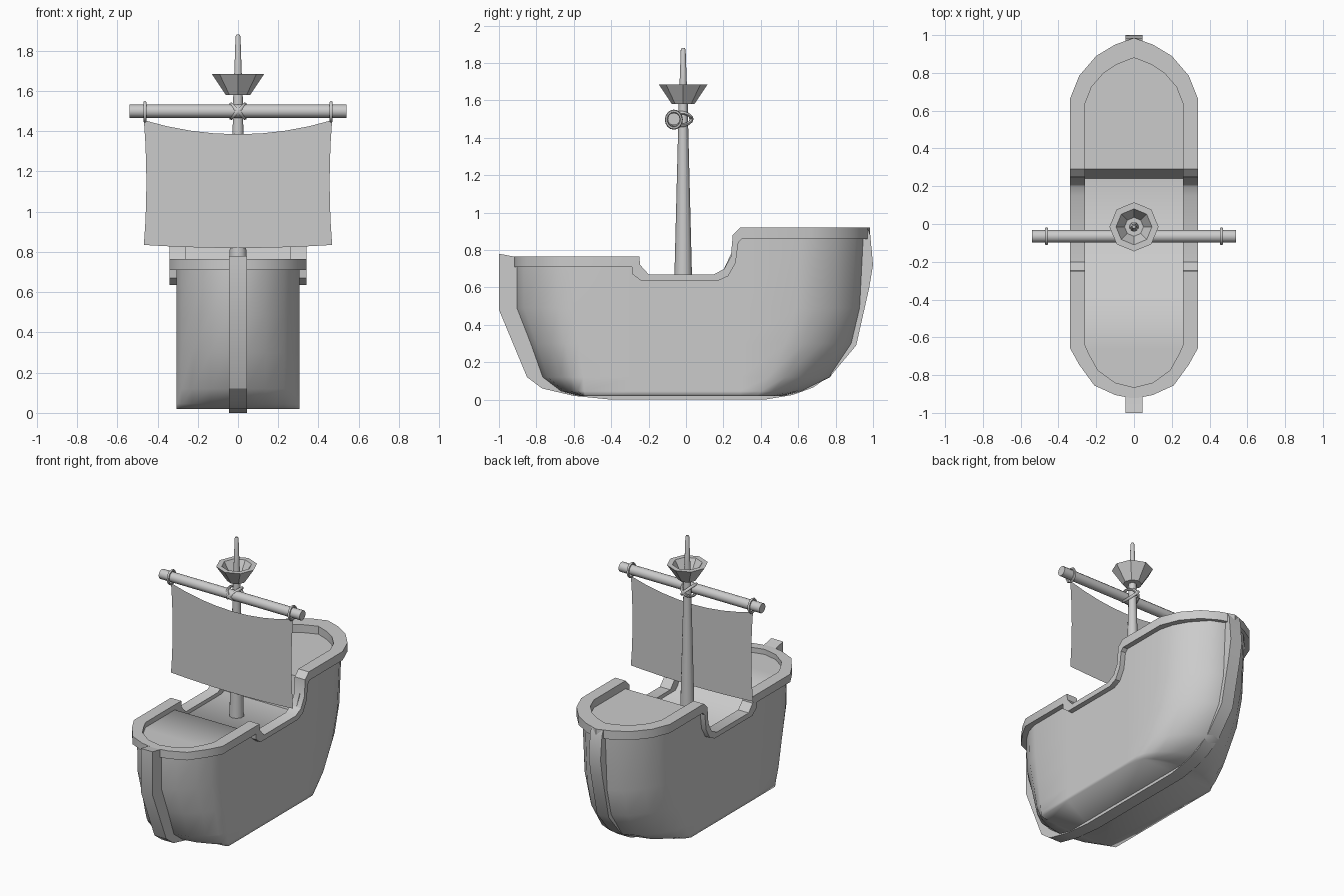
import bpy, bmesh
from math import pi, sin, cos, radians

if "Cube" in bpy.data.objects:
    bpy.data.objects.remove(bpy.data.objects["Cube"])


def make(name, verts, faces, smooth=None):
    """Mesh object; smooth = None (flat) or an angle in degrees."""
    me = bpy.data.meshes.new(name)
    me.from_pydata(verts, [], faces)
    bm = bmesh.new()
    bm.from_mesh(me)
    bmesh.ops.remove_doubles(bm, verts=bm.verts, dist=1e-5)
    bmesh.ops.recalc_face_normals(bm, faces=bm.faces)
    bm.to_mesh(me)
    bm.free()
    ob = bpy.data.objects.new(name, me)
    bpy.context.collection.objects.link(ob)
    if smooth:
        shade(ob, smooth)
    return ob


def shade(ob, deg):
    bpy.ops.object.select_all(action='DESELECT')
    ob.select_set(True)
    bpy.context.view_layer.objects.active = ob
    bpy.ops.object.shade_smooth_by_angle(angle=radians(deg))


def loft(rings, close_u=True, close_v=True):
    """Skin equal-length rings into vertices and quads."""
    n, m = len(rings[0]), len(rings)
    verts = [p for r in rings for p in r]
    faces = []
    for j in range(m if close_v else m - 1):
        for i in range(n if close_u else n - 1):
            a, b = j * n, ((j + 1) % m) * n
            k = (i + 1) % n
            faces.append((a + i, a + k, b + k, b + i))
    return verts, faces


def revolve(name, profile, sides, y, smooth=None):
    rings = [[(r * sin(2 * pi * i / sides), y + r * cos(2 * pi * i / sides), z)
              for i in range(sides)] for r, z in profile]
    return make(name, *loft(rings, True, False), smooth)


def torus(name, loc, rot, scale, major, minor):
    bpy.ops.mesh.primitive_torus_add(location=loc, rotation=rot, major_radius=major,
                                     minor_radius=minor, major_segments=16, minor_segments=6)
    ob = bpy.context.object
    ob.name = name
    ob.scale = scale
    shade(ob, 60)


def mirrored(half):
    """Close a half outline (bow tip to stern tip) round the other side."""
    return half + [(-p[0],) + tuple(p[1:]) for p in half[-2:0:-1]]


# Hull: plan outlines stacked up, ends curving with the keel
def hull_top(y):
    return 0.735 if y < -0.26 else (0.65 if y < 0.22 else 0.885)


levels = [  # z, bow tip, bow shoulder, stern shoulder, stern tip
    (0.02, -0.57, -0.54, 0.38, 0.52), (0.045, -0.67, -0.545, 0.40, 0.62),
    (0.12, -0.77, -0.55, 0.44, 0.77), (0.30, -0.835, -0.575, 0.53, 0.89),
    (0.49, -0.91, -0.60, 0.59, 0.935), (None, -0.91, -0.61, 0.62, 0.955)]
curve = [(0, 1), (0.15, 0.98), (0.45, 0.86), (0.75, 0.56), (0.92, 0.28), (1, 0)]
rings = []
for z, b0, b1, s1, s0 in levels:
    half = [(0.305 * x, b1 + (b0 - b1) * t) for x, t in curve]
    half += [(0.305, y) for y in (-0.285, -0.235, 0.18, 0.29)]
    half += [(0.305 * x, s1 + (s0 - s1) * t) for x, t in reversed(curve)]
    rings.append([(x, y, hull_top(y) if z is None else z) for x, y in mirrored(half)])
v, f = loft(rings, True, False)
f.append(tuple(range(len(rings[0]))))
make("hull", v, f, 180)

# Gunwale rail: square section following the outline and its steps
bow = [((0, -.925), (0, -.865)), ((.10, -.905), (.10, -.84)), ((.21, -.855), (.19, -.775)),
       ((.29, -.745), (.235, -.695)), ((.34, -.655), (.26, -.64))]
stern = [((.34, .66), (.26, .635)), ((.29, .785), (.225, .725)), ((.20, .89), (.16, .80)),
         ((.10, .95), (.09, .845)), ((0, .985), (0, .88))]
steps = [(-.25, .765, -.29, .71), (-.245, .72, -.285, .67), (-.20, .67, -.24, .635),
         (.15, .67, .17, .635), (.205, .70, .225, .66), (.24, .765, .265, .73),
         (.25, .88, .28, .84), (.29, .92, .30, .86)]


def section(o, i, zt, zb):
    return [(*o, zt), (*i, zt), (*i, zb), (*o, zb)]


half = [section(o, i, .765, .71) for o, i in bow]
half += [[(.34, yt, zt), (.26, yt, zt), (.26, yb, zb), (.34, yb, zb)] for yt, zt, yb, zb in steps]
half += [section(o, i, .92, .86) for o, i in stern]
ring = half + [[(-x, y, z) for x, y, z in s] for s in half[-2:0:-1]]
make("gunwale_rail", *loft(ring), 30)

# Deck: raised bow and stern decks with a low waist between
deck = [(-.89, .03, .73), (-.86, .13, .73), (-.78, .215, .73), (-.66, .28, .73),
        (-.32, .28, .73), (-.27, .28, .645), (.24, .28, .645), (.29, .28, .865),
        (.65, .28, .865), (.74, .24, .865), (.82, .17, .865), (.88, .08, .865), (.90, .02, .865)]
make("deck", *loft([[(-w, y, z), (w, y, z)] for y, w, z in deck], False, False), 60)

# Keel and stem posts: strip wrapped round the hull profile
outer = [(-.92, .765), (-1, .78), (-1, .48), (-.85, .12), (-.77, .06), (-.60, .02), (-.40, 0),
         (.42, 0), (.57, .025), (.68, .065), (.78, .135), (.91, .29), (.98, .60), (1, .72),
         (.985, .88), (.97, .92)]
inner = [(-.88, .76), (-.88, .72), (-.88, .50), (-.75, .14), (-.71, .09), (-.58, .05), (-.40, .035),
         (.40, .035), (.54, .055), (.63, .09), (.73, .16), (.85, .31), (.91, .60), (.92, .72),
         (.92, .87), (.92, .91)]
w = 0.045
strip = [[(-w, *o), (w, *o), (w, *i), (-w, *i)] for o, i in zip(outer, inner)]
v, f = loft(strip, True, False)
f += [(0, 1, 2, 3), tuple(len(v) - k for k in (1, 2, 3, 4))]
make("keel", v, f, 30)

# Mast and octagonal lookout basket
MY = -0.015
revolve("mast", [(0, .62), (.048, .62), (.027, 1.45), (.024, 1.62), (.019, 1.70),
                 (.013, 1.87), (.008, 1.88), (0, 1.88)], 10, MY, 40)
revolve("lookout_basket", [(0, 1.58), (.06, 1.58), (.13, 1.685), (.095, 1.685),
                           (.05, 1.61), (0, 1.61)], 8, MY)

# Yard with rope rings and crossed lashing
YY, YZ = -0.065, 1.5
bpy.ops.mesh.primitive_cylinder_add(vertices=12, radius=.033, depth=1.08,
                                    location=(0, YY, YZ), rotation=(0, pi / 2, 0))
bpy.context.object.name = "yard"
shade(bpy.context.object, 40)
for s, side in ((-1, "left"), (1, "right")):
    torus("sail_ring_" + side, (s * .463, YY, YZ - .003), (0, pi / 2, 0), (1.12, 1, 1), .04, .008)
    torus("lashing_" + side, (0, -.034, YZ), (0, s * pi / 4, 0), (.85, 1.1, 1), .058, .01)

# Sail: thin sheet with hollowed edges
rows, cols = 6, 8
grid = []
for j in range(rows + 1):
    t = j / rows
    row = []
    for i in range(cols + 1):
        u = 2 * i / cols - 1
        top, bottom = 1.385 + .07 * u * u, .82 + .015 * u * u
        hw = .468 - .05 * t * (1 - t)
        row.append((u * hw, YY, bottom + (top - bottom) * t))
    grid.append(row)
make("sail", *loft(grid, False, False))
